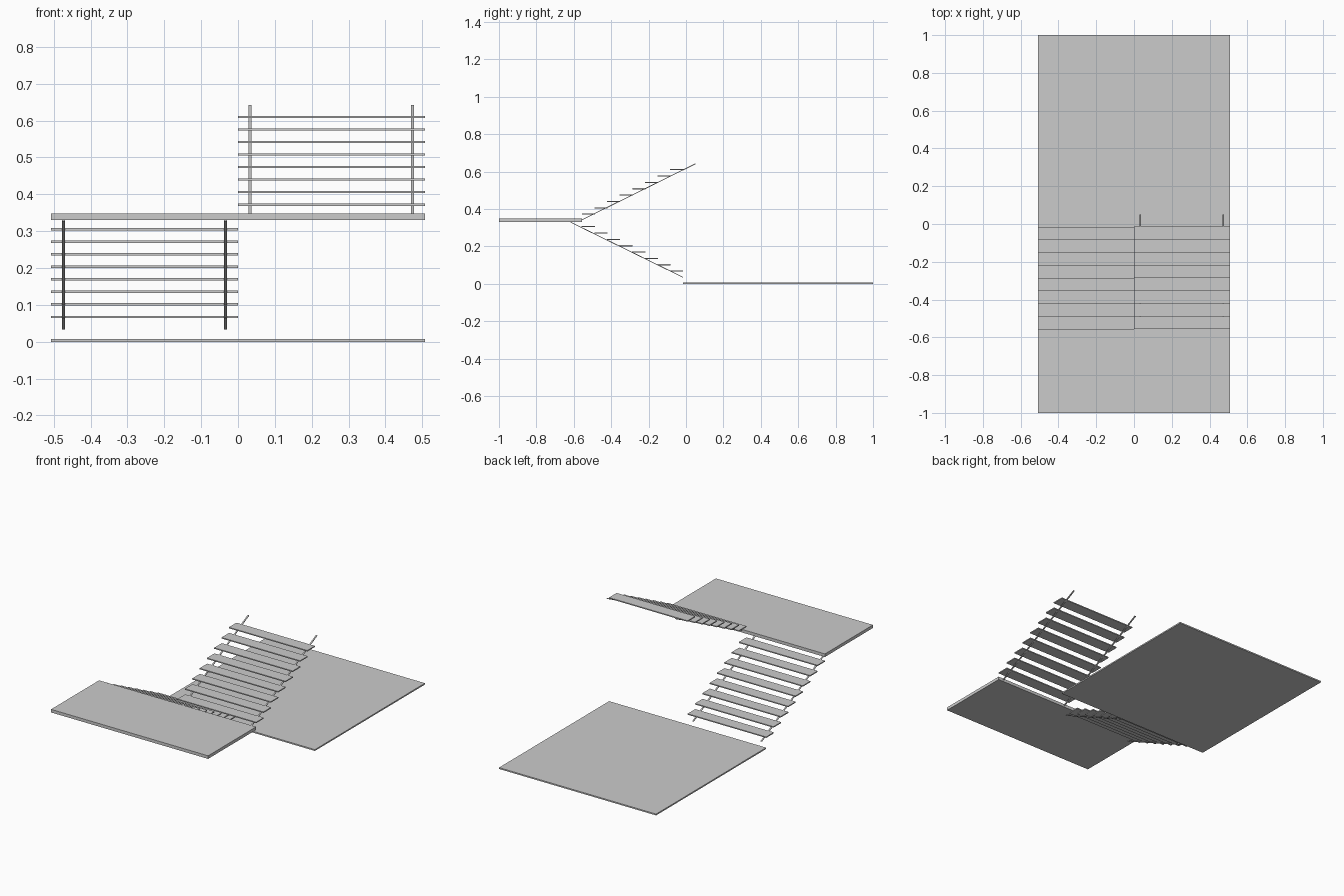
import bpy, math
from mathutils import Matrix, Vector

if "Cube" in bpy.data.objects:
    bpy.data.objects.remove(bpy.data.objects["Cube"])


def box(name, lo, hi):
    """Axis-aligned box between two corners."""
    lo, hi = Vector(lo), Vector(hi)
    bpy.ops.mesh.primitive_cube_add(size=1)
    ob = bpy.context.object
    ob.name = name
    ob.data.transform(Matrix.Diagonal((*(hi - lo), 1)))
    ob.location = (lo + hi) / 2
    return ob


def bar(name, x, a, b, width=0.008, thick=0.004):
    """Sloping flat bar from (y, z) point a to b at a given x."""
    dy, dz = b[0] - a[0], b[1] - a[1]
    length, w, t = math.hypot(dy, dz), width / 2, thick / 2
    ob = box(name, (-w, -length / 2, -t), (w, length / 2, t))
    ob.location = (x, (a[0] + b[0]) / 2, (a[1] + b[1]) / 2)
    ob.rotation_euler.x = math.atan2(dz, dy)
    return ob


W = 0.507          # half width
STEPS = 8
RUN, RISE = 0.0675, 0.034
DEPTH, THICK = 0.07, 0.006

# Floor slab and half landing
box("floor", (-W, -0.015, 0), (W, 1, 0.008))
box("landing", (-W, -1, 0.33), (W, -0.557, 0.348))

# Treads of both flights
for i in range(STEPS):
    y, z = -0.015 - i * RUN, 0.0675 + i * RISE
    box("lower_tread", (-W, y - DEPTH, z - THICK / 2), (0, y, z + THICK / 2))
    y, z = -0.557 + i * RUN, 0.372 + i * RISE
    box("upper_tread", (0, y, z - THICK / 2), (W, y + DEPTH, z + THICK / 2))

# Thin stringers under the treads
for x in (0.033, 0.473):
    bar("lower_stringer", -x - 0.001, (-0.017, 0.035), (-0.617, 0.329))
    bar("upper_stringer", x, (-0.558, 0.341), (0.05, 0.641))
